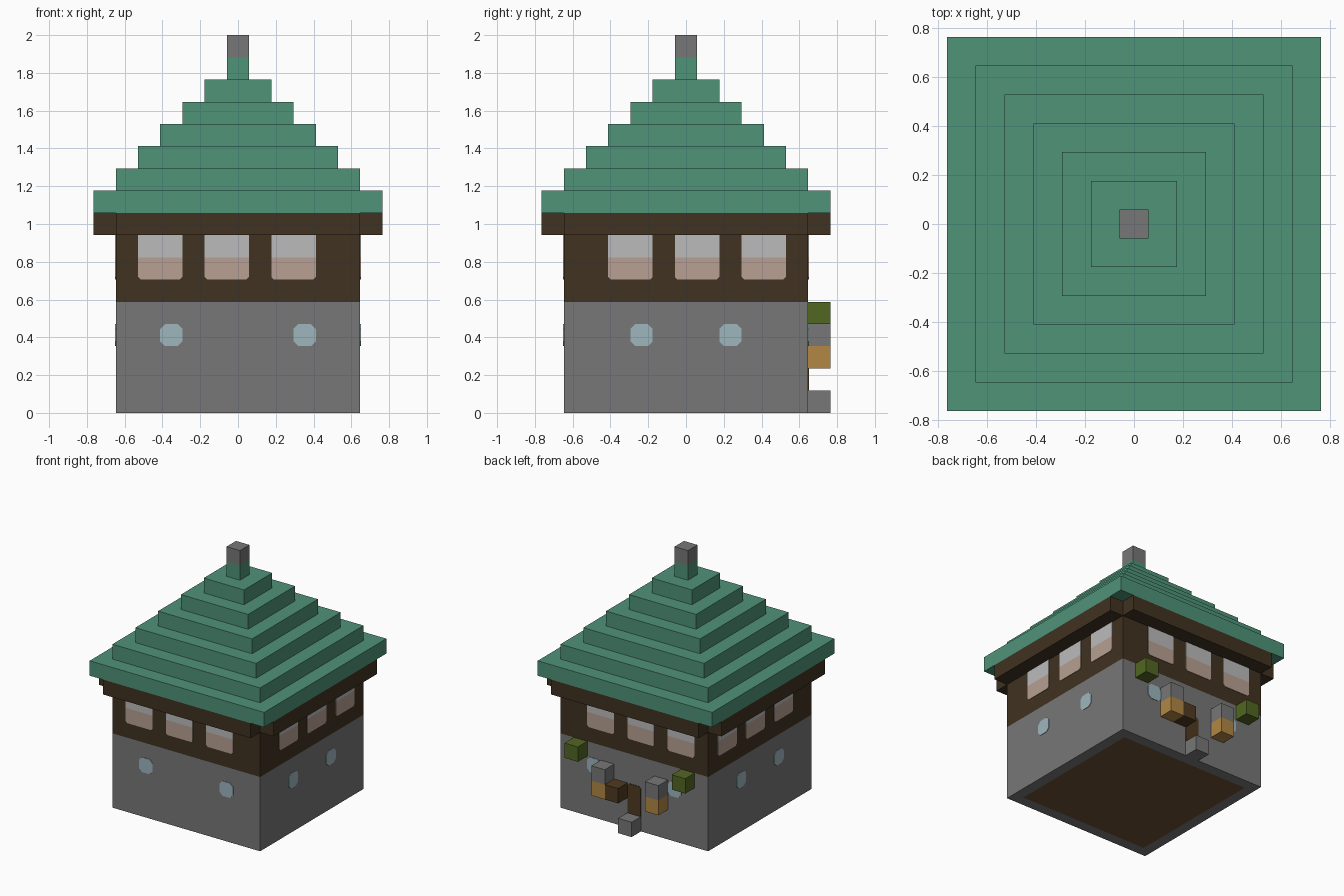
import bpy
import bmesh
from math import pi
from mathutils import Matrix, Vector

U = 2 / 17  # edge of one block

if "Cube" in bpy.data.objects:
    bpy.data.objects.remove(bpy.data.objects["Cube"])


def material(name, rgb):
    linear = [((c / 255 + 0.055) / 1.055) ** 2.4 for c in rgb] + [1]
    mat = bpy.data.materials.new(name)
    mat.use_nodes = True
    mat.diffuse_color = linear
    bsdf = mat.node_tree.nodes["Principled BSDF"]
    bsdf.inputs["Base Color"].default_value = linear
    bsdf.inputs["Roughness"].default_value = 0.9
    return mat


GREEN = material("roof green", (79, 147, 121))
STONE = material("stone grey", (119, 119, 119))
TIMBER = material("dark timber", (64, 50, 33))
PALE = material("pale glass", (187, 187, 187))
PINK = material("pink glass", (184, 160, 146))
BLUE = material("blue glass", (157, 182, 190))
AMBER = material("lamp amber", (178, 135, 68))
LEAF = material("leaf green", (82, 102, 34))
FLOOR = material("floor planks", (108, 80, 52))
DOOR = material("door wood", (79, 58, 32))


def add_object(name, bm, *mats):
    bmesh.ops.recalc_face_normals(bm, faces=bm.faces[:])
    mesh = bpy.data.meshes.new(name)
    bm.to_mesh(mesh)
    bm.free()
    for mat in mats:
        mesh.materials.append(mat)
    obj = bpy.data.objects.new(name, mesh)
    bpy.context.collection.objects.link(obj)
    return obj


def add_box(bm, x, y, z, sx, sy, sz):
    """Box in block units, centred in x and y, standing on z."""
    place = Matrix.Translation(Vector((x, y, z + sz / 2)) * U)
    bmesh.ops.create_cube(bm, size=U, matrix=place @ Matrix.Diagonal((sx, sy, sz, 1)))


def box(name, x, y, z, sx, sy, sz, mat):
    bm = bmesh.new()
    add_box(bm, x, y, z, sx, sy, sz)
    return add_object(name, bm, mat)


def plate(name, side, u, z0, z1, w, mat, low=0, high=0):
    """Thin wall plate with cut corners; side counts quarter turns from the front."""
    h = w / 2
    outline = []
    for x, z, cut, upright in ((-h, z0, low, 0), (h, z0, low, 1), (h, z1, high, 0), (-h, z1, high, 1)):
        dx = cut if x < 0 else -cut
        dz = cut if z == z0 else -cut
        corner = [(x, z + dz), (x + dx, z)] if cut else [(x, z)]
        outline += corner[::-1] if upright else corner
    bm = bmesh.new()
    turn = Matrix.Rotation(side * pi / 2, 4, 'Z')
    face = bm.faces.new([bm.verts.new(turn @ (Vector((u + x, -5.5, z)) * U)) for x, z in outline])
    solid = bmesh.ops.extrude_face_region(bm, geom=[face])
    out = turn @ Vector((0, -0.004, 0))
    bmesh.ops.translate(bm, vec=out, verts=[v for v in solid["geom"] if isinstance(v, bmesh.types.BMVert)])
    return add_object(name, bm, mat)


# Stone storey with a plank floor set into the underside
bm = bmesh.new()
add_box(bm, 0, 0, 0, 11, 11, 5)
bm.normal_update()
under = min(bm.faces, key=lambda f: f.calc_center_median().z)
bmesh.ops.inset_individual(bm, faces=[under], thickness=U)
under.material_index = 1
add_object("stone_walls", bm, STONE, FLOOR)

# Timber storey and the four eave beams, open at the corners
box("timber_walls", 0, 0, 5, 11, 11, 4, TIMBER)
for side, x, y in (("front", 0, -6), ("right", 6, 0), ("back", 0, 6), ("left", -6, 0)):
    box(side + "_eave_beam", x, y, 8, 1 if x else 11, 1 if y else 11, 1, TIMBER)

# Stepped roof and spire
for step in range(7):
    width = 13 - 2 * step
    box(f"roof_step_{step + 1}", 0, 0, 9 + step, width, width, 1, GREEN)
box("spire_cap", 0, 0, 16, 1, 1, 1, STONE)

# Windows on all four sides
for side, label in enumerate(("front", "right", "back", "left")):
    sign = 1 if side < 2 else -1
    first, spread = (2, 2) if side % 2 else (-3, 3)
    start = -2.5 if side % 2 else -3.5
    for n in range(3):
        u = sign * (start + 3 * n)
        plate(f"{label}_window_lower_{n + 1}", side, u, 6, 7, 2, PINK, low=0.12)
        plate(f"{label}_window_upper_{n + 1}", side, u, 7, 8, 2, PALE)
    for n, u in enumerate((-spread, spread)):
        plate(f"{label}_round_window_{n + 1}", side, u, 3, 4, 1, BLUE, low=0.22, high=0.22)

# Back entrance: door, step, handle block, lamps and shrubs
plate("door", 2, 0, 1, 3, 1, DOOR, high=0.15)
box("door_step", 0, 6, 0, 1, 1, 1, STONE)
box("door_block", 1, 6, 2, 1, 1, 1, DOOR)
for label, s in (("left", 1), ("right", -1)):
    box(label + "_lamp", 2 * s, 6, 2, 1, 1, 1, AMBER)
    box(label + "_lamp_cap", 2 * s, 6, 3, 1, 1, 1, STONE)
    box(label + "_shrub", 4 * s, 6, 4, 1, 1, 1, LEAF)
